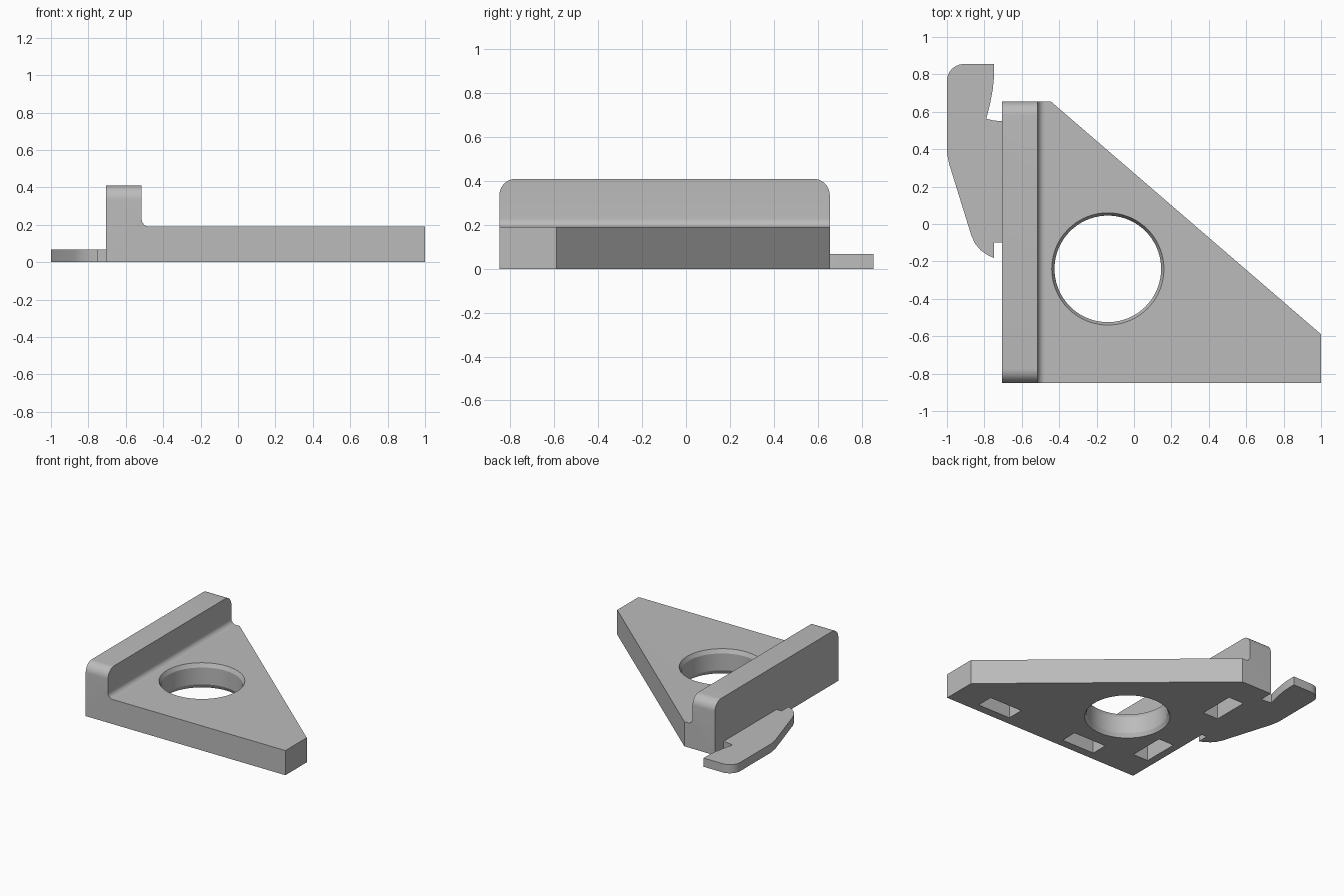
import bpy, bmesh, math
from mathutils import Vector

if "Cube" in bpy.data.objects:
    bpy.data.objects.remove(bpy.data.objects["Cube"], do_unlink=True)

grey = bpy.data.materials.new("grey plastic")
grey.use_nodes = True
grey.diffuse_color = (0.5, 0.5, 0.5, 1)
grey.node_tree.nodes["Principled BSDF"].inputs["Base Color"].default_value = (0.5, 0.5, 0.5, 1)


def add_object(name, bm):
    bmesh.ops.recalc_face_normals(bm, faces=bm.faces)
    mesh = bpy.data.meshes.new(name)
    bm.to_mesh(mesh)
    bm.free()
    mesh.materials.append(grey)
    obj = bpy.data.objects.new(name, mesh)
    bpy.context.collection.objects.link(obj)
    return obj


def prism(name, outline, axis, low, high):
    """Extrude a flat outline along the given axis."""
    def place(a, b):
        coords = [a, b]
        coords.insert(axis, low)
        return coords
    bm = bmesh.new()
    face = bm.faces.new([bm.verts.new(place(a, b)) for a, b in outline])
    moved = bmesh.ops.extrude_face_region(bm, geom=[face])["geom"]
    shift = Vector((0, 0, 0))
    shift[axis] = high - low
    bmesh.ops.translate(bm, vec=shift, verts=[g for g in moved if isinstance(g, bmesh.types.BMVert)])
    return add_object(name, bm)


def arc(cx, cy, radius, start, end, steps=10):
    angles = [math.radians(start + (end - start) * i / steps) for i in range(steps + 1)]
    return [(cx + radius * math.cos(t), cy + radius * math.sin(t)) for t in angles]


def select_only(obj):
    bpy.ops.object.select_all(action='DESELECT')
    obj.select_set(True)
    bpy.context.view_layer.objects.active = obj


def cut(target, cutter, operation):
    """Apply a boolean and discard its helper."""
    cutter.hide_render = True
    mod = target.modifiers.new("cut", 'BOOLEAN')
    mod.operation = operation
    mod.solver = 'EXACT'
    mod.object = cutter
    select_only(target)
    bpy.ops.object.modifier_apply(modifier=mod.name)
    bpy.data.objects.remove(cutter, do_unlink=True)


LEFT, FRONT, BACK = -0.705, -0.85, 0.655
PLATE, TOP, WALL, R = 0.19, 0.41, -0.515, 0.075

# Plate and upright wall with a filleted inner corner
side = [(LEFT, 0), (1, 0), (1, PLATE)]
side += arc(WALL + 0.04, PLATE + 0.04, 0.04, 270, 180)
side += [(WALL, TOP), (LEFT, TOP)]
body = prism("bracket_body", side, 1, FRONT, BACK)

# Slanted long edge
plan = [(-1, -1), (1.2, -1), (1.2, -0.762), (-0.63, 0.815), (-1, 0.815)]
cut(body, prism("slant_helper", plan, 2, -0.5, 1), 'INTERSECT')

# Rounded upper ends of the wall
ends = [(FRONT, -0.2), (BACK, -0.2)]
ends += arc(BACK - R, TOP - R, R, 0, 90) + arc(FRONT + R, TOP - R, R, 90, 180)
cut(body, prism("rounding_helper", ends, 0, -1, 1.2), 'INTERSECT')

# Round hole, chamfered at both rims
bm = bmesh.new()
rings = []
for radius, z in [(0.31, -0.02), (0.285, 0.03), (0.285, PLATE - 0.03), (0.31, PLATE + 0.02)]:
    rings.append([bm.verts.new((x, y, z)) for x, y in arc(-0.14, -0.24, radius, 0, 360, 72)[:-1]])
for lower, upper in zip(rings, rings[1:]):
    for i in range(72):
        j = (i + 1) % 72
        bm.faces.new((lower[i], lower[j], upper[j], upper[i]))
bm.faces.new(rings[0])
bm.faces.new(rings[-1])
cut(body, add_object("hole_helper", bm), 'DIFFERENCE')

# Blind pockets in the underside
for x, y, w, d in [(0.625, -0.72, 0.28, 0.13), (-0.145, -0.72, 0.28, 0.13),
                   (-0.58, -0.48, 0.13, 0.28), (-0.58, 0.285, 0.13, 0.28)]:
    box = [(x - w / 2, y - d / 2), (x + w / 2, y - d / 2), (x + w / 2, y + d / 2), (x - w / 2, y + d / 2)]
    cut(body, prism("pocket_helper", box, 2, -0.1, 0.13), 'DIFFERENCE')

# Thin side hook
hook = [(LEFT, 0.55), (-0.75, 0.553), (-0.79, 0.563), (-0.77, 0.64), (-0.755, 0.72), (-0.748, 0.79), (-0.748, 0.855)]
hook += [(-0.88, 0.855)] + arc(-0.91, 0.765, 0.09, 90, 180)
hook += [(-1, 0.38), (-0.988, 0.32), (-0.87, -0.06), (-0.85, -0.105), (-0.82, -0.14), (-0.785, -0.165),
         (-0.748, -0.182), (-0.748, -0.098), (LEFT, -0.098)]
clip = prism("side_hook", hook, 2, 0, 0.067)

for obj in (body, clip):
    select_only(obj)
    bpy.ops.object.shade_smooth_by_angle(angle=math.radians(25))
